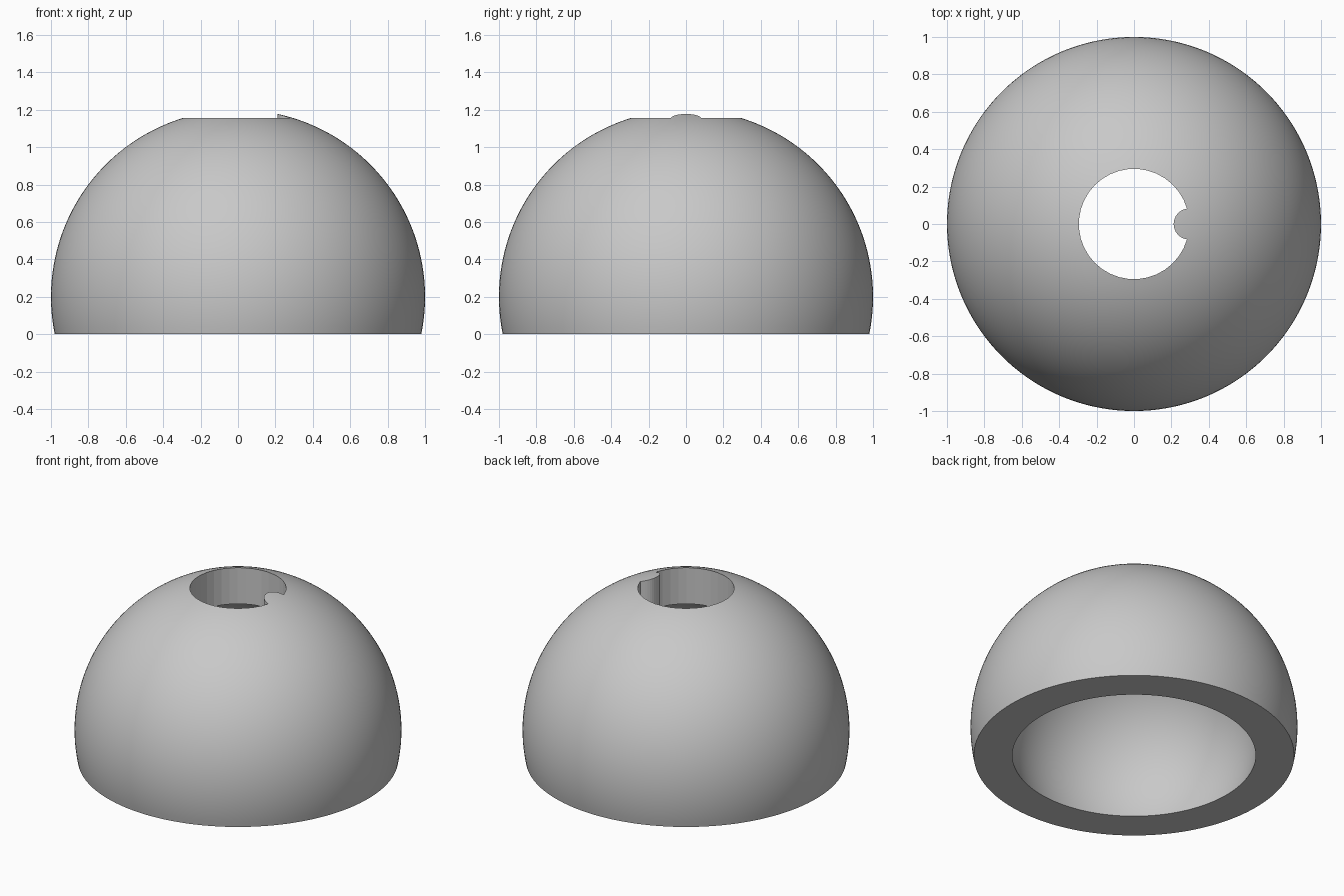
import bpy
import bmesh
from math import sin, cos, pi, acos, asin, atan2, radians
from mathutils import Vector

if "Cube" in bpy.data.objects:
    bpy.data.objects.remove(bpy.data.objects["Cube"], do_unlink=True)

CENTRE_Z = 0.2
OUTER_R, INNER_R = 1.0, 0.77
HOLE_R, KEY_R = 0.295, 0.083
STEPS = 144

grey = bpy.data.materials.new("light_grey")
grey.use_nodes = True
colour = (0.58, 0.58, 0.58, 1)
grey.diffuse_color = colour
grey.node_tree.nodes["Principled BSDF"].inputs["Base Color"].default_value = colour


def finish(bm, name):
    bmesh.ops.recalc_face_normals(bm, faces=bm.faces)
    mesh = bpy.data.meshes.new(name)
    bm.to_mesh(mesh)
    bm.free()
    obj = bpy.data.objects.new(name, mesh)
    bpy.context.collection.objects.link(obj)
    mesh.materials.append(grey)
    return obj


def arc(radius, start, end, count, cx=0, cy=0):
    angles = [start + (end - start) * i / count for i in range(count + 1)]
    return [(cx + radius * cos(a), cy + radius * sin(a)) for a in angles]


# Dome shell: outer arc up to the pole, then inner arc back, spun around z
def dome_arc(radius):
    return arc(radius, -asin(CENTRE_Z / radius), pi / 2, 48, 0, CENTRE_Z)


profile = dome_arc(OUTER_R)
inner = dome_arc(INNER_R)
bm = bmesh.new()
rings = []
for points in (profile, inner):
    verts = [bm.verts.new((x, 0, z)) for x, z in points]
    rings.append(verts)
    for a, b in zip(verts, verts[1:]):
        bm.edges.new((a, b))
bm.edges.new((rings[0][0], rings[1][0]))
bmesh.ops.spin(bm, geom=bm.verts[:] + bm.edges[:], cent=(0, 0, 0),
               axis=(0, 0, 1), angle=2 * pi, steps=STEPS)
bmesh.ops.remove_doubles(bm, verts=bm.verts, dist=0.0001)
dome = finish(bm, "dome_shell")

# Keyed hole cutter: round hole with a rounded key left standing on +x
meet_x = HOLE_R - KEY_R ** 2 / (2 * HOLE_R)
hole_a = acos(meet_x / HOLE_R)
key_a = atan2(HOLE_R * sin(hole_a), meet_x - HOLE_R)
outline = arc(HOLE_R, hole_a, 2 * pi - hole_a, 33)
outline += arc(KEY_R, 2 * pi - key_a, key_a, 16, HOLE_R)[1:-1]
bm = bmesh.new()
base = bm.faces.new([bm.verts.new((x, y, 0.5)) for x, y in outline])
top = bmesh.ops.extrude_face_region(bm, geom=[base])["geom"]
bmesh.ops.translate(bm, vec=Vector((0, 0, 1)),
                    verts=[v for v in top if isinstance(v, bmesh.types.BMVert)])
cutter = finish(bm, "hole_cutter")
cutter.hide_render = True

# Cut the hole, then drop the cutter
cut = dome.modifiers.new("keyed_hole", "BOOLEAN")
cut.operation = "DIFFERENCE"
cut.solver = "EXACT"
cut.object = cutter
bpy.ops.object.select_all(action="DESELECT")
dome.select_set(True)
bpy.context.view_layer.objects.active = dome
bpy.ops.object.modifier_apply(modifier=cut.name)
bpy.data.objects.remove(cutter, do_unlink=True)

# Smooth dome with crisp rims and a faceted hole wall
bpy.ops.object.shade_smooth_by_angle(angle=radians(6))
